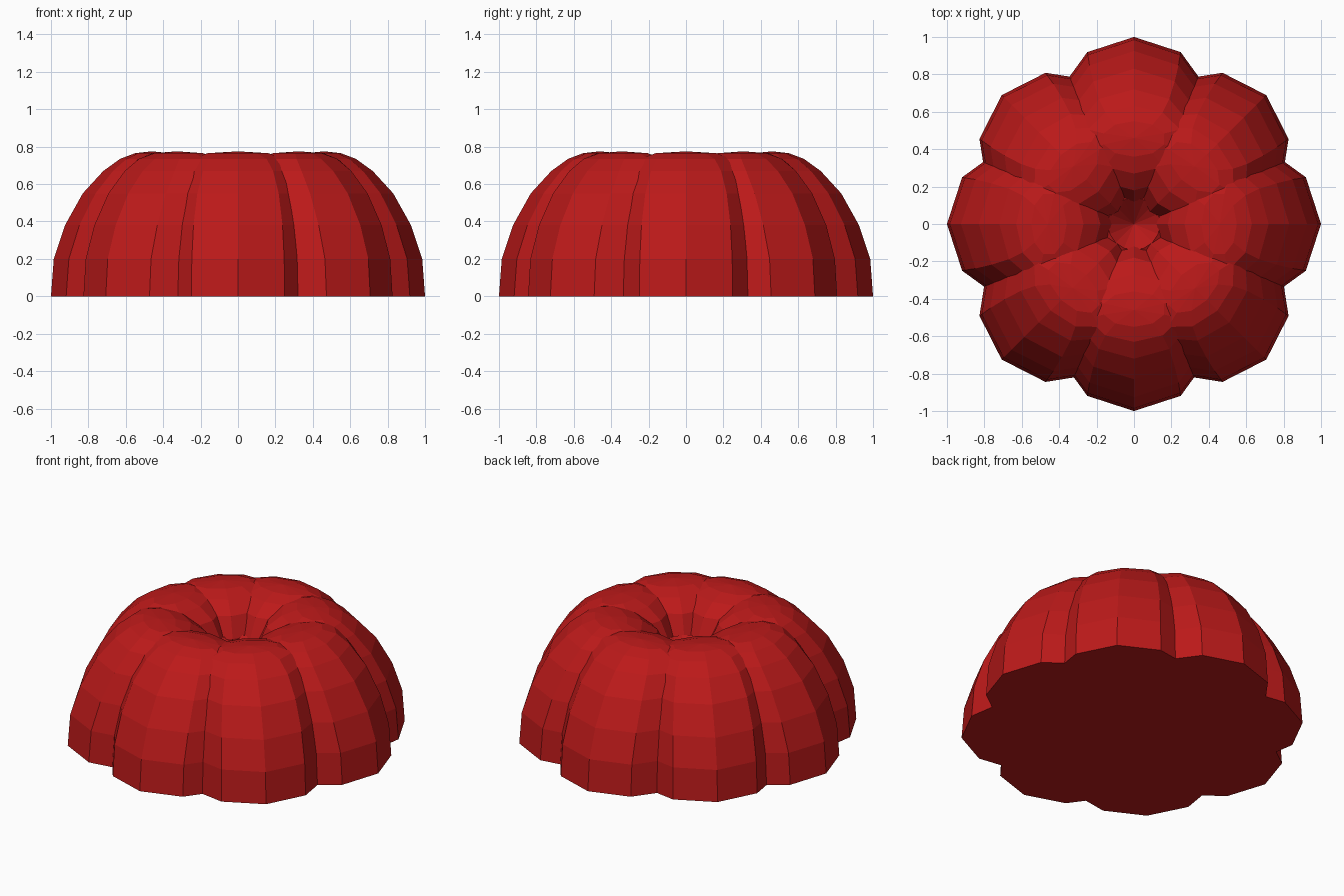
import bpy
import bmesh
import math

if "Cube" in bpy.data.objects:
    bpy.data.objects.remove(bpy.data.objects["Cube"])

SIDES = 10
LOBES = 8

red = bpy.data.materials.new("red_skin")
red.diffuse_color = (0.5, 0.01, 0.01, 1)
red.use_nodes = True
red.node_tree.nodes["Principled BSDF"].inputs["Base Color"].default_value = red.diffuse_color


def loft(name, rings, tip):
    """Closed flat-shaded solid from stacked rings, closed by a tip point."""
    bm = bmesh.new()
    loops = [[bm.verts.new(p) for p in ring] for ring in rings]
    n = len(loops[0])
    bm.faces.new(loops[0][::-1])
    for low, high in zip(loops, loops[1:]):
        for i in range(n):
            j = (i + 1) % n
            bm.faces.new((low[i], low[j], high[j], high[i]))
    apex = bm.verts.new(tip)
    for i in range(n):
        bm.faces.new((loops[-1][i], loops[-1][(i + 1) % n], apex))
    bmesh.ops.recalc_face_normals(bm, faces=bm.faces)
    mesh = bpy.data.meshes.new(name)
    bm.to_mesh(mesh)
    bm.free()
    mesh.materials.append(red)
    obj = bpy.data.objects.new(name, mesh)
    bpy.context.collection.objects.link(obj)
    return obj


# Lobe sections: height, outer radius, inner radius, half width
sections = [
    (0.00, 1.000, 0.15, 0.425),
    (0.20, 0.985, 0.14, 0.420),
    (0.38, 0.925, 0.12, 0.405),
    (0.55, 0.830, 0.12, 0.370),
    (0.67, 0.720, 0.18, 0.320),
    (0.735, 0.630, 0.27, 0.260),
    (0.765, 0.550, 0.36, 0.170),
]

rings = []
for z, outer, inner, width in sections:
    mid, half = (outer + inner) / 2, (outer - inner) / 2
    rings.append([(mid + half * math.cos(2 * math.pi * i / SIDES),
                   width * math.sin(2 * math.pi * i / SIDES), z)
                  for i in range(SIDES)])

# Eight overlapping lobes around the centre
for k in range(LOBES):
    lobe = loft(f"lobe_{k + 1}", rings, (0.46, 0, 0.775))
    lobe.rotation_euler.z = 2 * math.pi * k / LOBES
    if k % 2:
        lobe.location.y = -0.018

# Core closes the underside and forms the bottom of the top hollow
core_rings = []
for r, z in [(0.25, 0.0), (0.25, 0.5), (0.14, 0.56)]:
    core_rings.append([(r * math.cos(math.pi * i / 8),
                        r * math.sin(math.pi * i / 8), z)
                       for i in range(16)])
loft("hollow_core", core_rings, (0, 0, 0.42))
